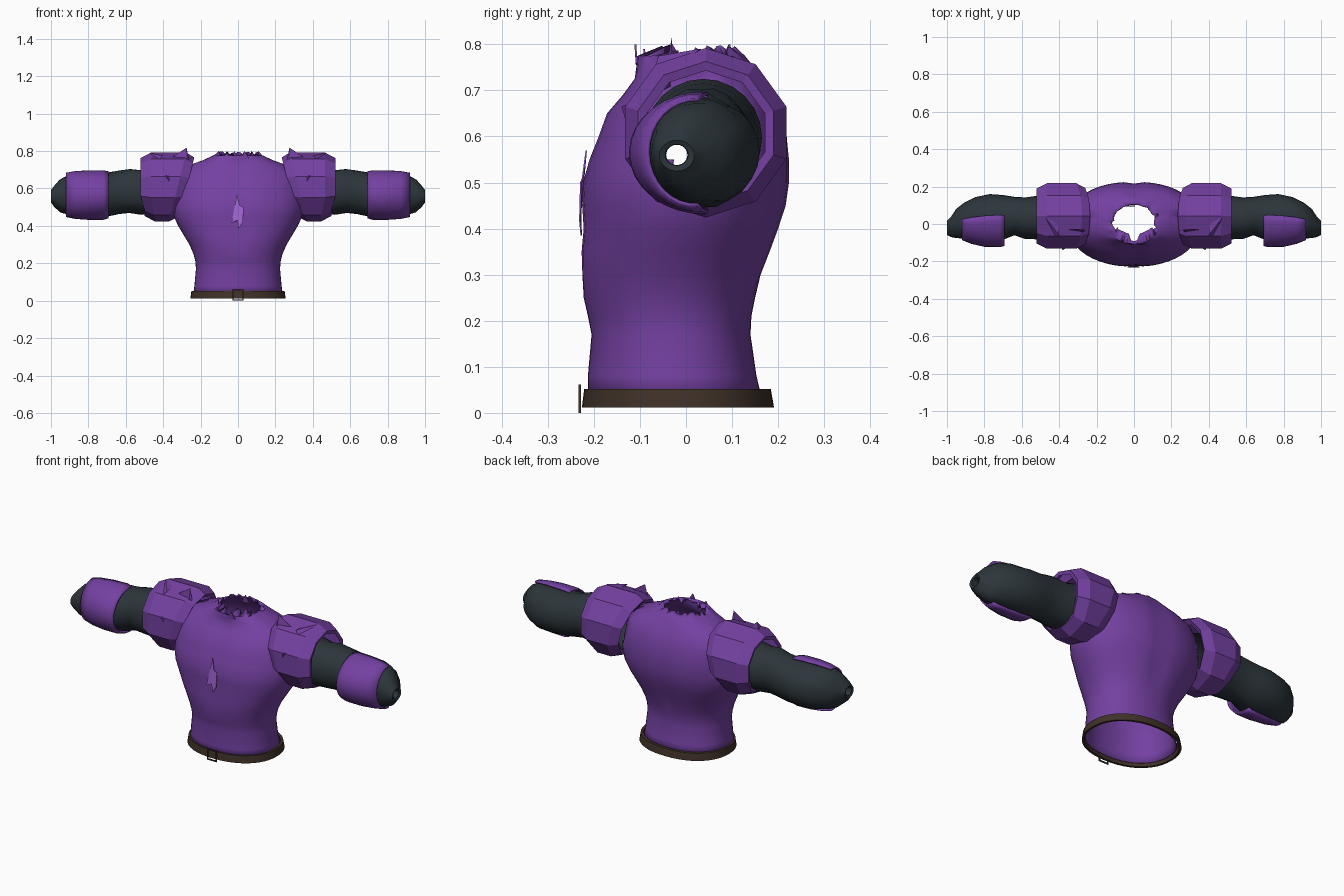
import bpy, bmesh, math, random
from mathutils import Vector

if "Cube" in bpy.data.objects:
    bpy.data.objects.remove(bpy.data.objects["Cube"])

random.seed(4)


def material(name, rgb):
    m = bpy.data.materials.new(name)
    m.diffuse_color = (*rgb, 1)
    m.use_nodes = True
    m.node_tree.nodes["Principled BSDF"].inputs["Base Color"].default_value = m.diffuse_color
    return m


PURPLE = material("purple cloth", (0.175, 0.052, 0.36))
DARK = material("charcoal sleeve", (0.025, 0.036, 0.043))
BROWN = material("brown leather", (0.050, 0.031, 0.021))
LILAC = material("lilac trim", (0.36, 0.13, 0.66))


def finish(bm, name, mat, smooth=None, mirror=False, thick=0):
    bmesh.ops.recalc_face_normals(bm, faces=bm.faces)
    me = bpy.data.meshes.new(name)
    bm.to_mesh(me)
    bm.free()
    ob = bpy.data.objects.new(name, me)
    bpy.context.collection.objects.link(ob)
    me.materials.append(mat)
    if thick:
        s = ob.modifiers.new("thickness", 'SOLIDIFY')
        s.thickness, s.offset = thick, -1
    if mirror:
        ob.modifiers.new("mirror", 'MIRROR')
    if smooth:
        bpy.ops.object.select_all(action='DESELECT')
        ob.select_set(True)
        bpy.context.view_layer.objects.active = ob
        bpy.ops.object.shade_smooth_by_angle(angle=math.radians(smooth))
    return ob


def loft(rings, closed=True):
    bm = bmesh.new()
    rows = [[bm.verts.new(p) for p in r] for r in rings]
    for a, b in zip(rows, rows[1:]):
        n = len(a)
        for i in range(n if closed else n - 1):
            j = (i + 1) % n
            bm.faces.new((a[i], a[j], b[j], b[i]))
    return bm


def level_ring(z, a, front, back, power=2.2, n=48):
    """Horizontal rounded ring, with its widest line at the arm axis."""
    mid = (front + back) / 2
    pts = []
    for i in range(n):
        t = 2 * math.pi * i / n
        c, s = math.cos(t), math.sin(t)
        x = a * math.copysign(abs(c) ** (2 / power), c)
        y = mid + (back - front) / 2 * math.copysign(abs(s) ** (2 / power), s)
        pts.append(Vector((x, y, z)))
    return pts


def arm_ring(x, y0, y1, z0, z1, n=24, start=0, sweep=2 * math.pi):
    """Ring around the arm axis, given its y and z limits."""
    k = n if sweep > 6.2 else n - 1
    return [Vector((x, (y0 + y1) / 2 + (y1 - y0) / 2 * math.sin(start + sweep * i / k),
                    (z0 + z1) / 2 + (z1 - z0) / 2 * math.cos(start + sweep * i / k)))
            for i in range(n)]


# Torso: height, half width, front, back
levels = [(0.03, .240, -.213, .165), (0.08, .233, -.213, .153), (0.17, .225, -.205, .140),
          (0.21, .228, -.213, .142), (0.25, .238, -.222, .150), (0.30, .260, -.229, .166),
          (0.35, .290, -.230, .185), (0.40, .320, -.225, .203), (0.45, .343, -.228, .219),
          (0.50, .352, -.226, .226), (0.55, .352, -.212, .226), (0.60, .348, -.192, .221),
          (0.65, .335, -.174, .208), (0.69, .310, -.140, .192), (0.725, .260, -.115, .168),
          (0.75, .190, -.108, .148), (0.775, .135, -.106, .128)]
rings = [level_ring(*v) for v in levels]
for r in rings:
    for p in r:
        # chest seam and spine groove
        if .3 < p.z < .74:
            groove = math.exp(-(p.x / .035) ** 2) * .010
            p.y += groove if p.y < 0 else -groove
# ragged neck edge
neck = level_ring(.785, .118, -.09, .105, 2)
for p in neck:
    p.z += random.uniform(-.022, .016)
    p.x *= random.uniform(.9, 1.06)
    if p.y < -.05 and abs(p.x) > .03:
        p.y += .035
rings.append(neck)
bm = loft(rings)
# armholes
holes = [f for f in bm.faces if abs(f.calc_center_median().x) > .24 and
         (f.calc_center_median().yz - Vector((.04, .6))).length < .11]
bmesh.ops.delete(bm, geom=holes, context='FACES')
finish(bm, "torso", PURPLE, 50, thick=.006)

# Belt band
belt = [level_ring(z, a, f, b) for z, a, f, b in
        [(.012, .243, -.213, .178), (.012, .255, -.226, .191),
         (.052, .249, -.221, .184), (.052, .236, -.208, .168), (.012, .243, -.213, .178)]]
bm = loft(belt)
bmesh.ops.remove_doubles(bm, verts=bm.verts, dist=.0001)
finish(bm, "belt", BROWN, 35)

# Buckle frame
frame = []
for half, low, high, y in [(.030, 0, .062, -.228), (.030, 0, .062, -.233),
                           (.023, .007, .055, -.233), (.023, .007, .055, -.228),
                           (.030, 0, .062, -.228)]:
    frame.append([Vector((sx * half, y, z)) for sx, z in
                  [(-1, low), (1, low), (1, high), (-1, high)]])
bm = loft(frame)
bmesh.ops.remove_doubles(bm, verts=bm.verts, dist=.0001)
finish(bm, "buckle", BROWN)

# Chest trim plate
bm = bmesh.new()
bm.faces.new([bm.verts.new((x, y, z)) for x, y, z in
              [(-.005, -.218, .57), (.008, -.226, .51), (.030, -.230, .50),
               (.026, -.232, .42), (.004, -.229, .385), (-.004, -.230, .43),
               (-.035, -.232, .415)]])
finish(bm, "chest_trim", LILAC, thick=.003)

# Sleeves: x, y limits, z limits; the last rings turn in at the open wrist
sleeve = [(.33, -.09, .165, .47, .725), (.45, -.085, .158, .465, .715),
          (.52, -.082, .150, .460, .700), (.58, -.080, .142, .468, .705),
          (.64, -.060, .145, .462, .695), (.70, -.085, .155, .450, .685),
          (.77, -.100, .160, .445, .682), (.85, -.092, .143, .448, .680),
          (.91, -.078, .113, .458, .672), (.95, -.075, .080, .475, .648),
          (.98, -.070, .040, .503, .615), (1.0, -.058, .018, .525, .592),
          (.995, -.045, .005, .537, .583), (.95, -.043, .003, .538, .582)]
rings = [arm_ring(*v) for v in sleeve]
for r in rings[2:11]:
    for p in r:
        p.x += random.uniform(-.004, .004)
        p.z += random.uniform(-.004, .004)
finish(loft(rings), "sleeve", DARK, 50, mirror=True)

# Forearm guards: front half shells
guard = [(.692, -.118, .190, .440, .692), (.72, -.124, .200, .432, .697),
         (.80, -.122, .190, .432, .697), (.87, -.106, .160, .437, .693),
         (.92, -.086, .125, .447, .684)]
shells = [arm_ring(*v, n=17, start=math.pi * .98, sweep=math.pi * 1.04) for v in guard]
finish(loft(shells, closed=False), "forearm_guard", PURPLE, 40, mirror=True, thick=.008)

# Shoulder pads: faceted barrels, lower inner edge pushed outward
pad = [(.27, .135), (.255, .158), (.305, .184), (.465, .184), (.52, .155), (.515, .135)]
rings = []
for k, (x, r) in enumerate(pad):
    ring = arm_ring(x, .043 - r, .043 + r, .608 - r, .608 + r, n=10)
    for p in ring:
        if k < 3:
            p.x += .045 * (.68 - p.z) / .18
        elif p.z < .5:
            p.x -= .02
    rings.append(ring)
finish(loft(rings), "shoulder_pad", PURPLE, mirror=True)


def tetra(name, pts):
    b = bmesh.new()
    v = [b.verts.new(p) for p in pts]
    for t in [(0, 1, 2), (0, 1, 3), (1, 2, 3), (0, 2, 3)]:
        b.faces.new([v[i] for i in t])
    finish(b, name, PURPLE, mirror=True)


# Pointed flaps and folds on the pads
tetra("pad_spike", [(.275, -.03, .818), (.25, -.035, .70), (.37, -.03, .755), (.27, -.055, .70)])
tetra("pad_fold", [(.31, -.085, .67), (.42, -.085, .685), (.36, -.125, .615), (.38, -.140, .665)])
tetra("pad_top_fold", [(.40, -.06, .775), (.47, .03, .79), (.41, .06, .78), (.48, -.08, .70)])

# Torn collar points
for i, (x, y, z) in enumerate([(.035, -.105, .80), (-.02, .095, .80), (-.06, -.09, .79)]):
    bm = bmesh.new()
    bm.faces.new([bm.verts.new(p) for p in
                  [(x - .025, y, .755), (x + .025, y, .76), (x, y - .003, z)]])
    finish(bm, f"collar_point_{i + 1}", PURPLE, thick=.004)
